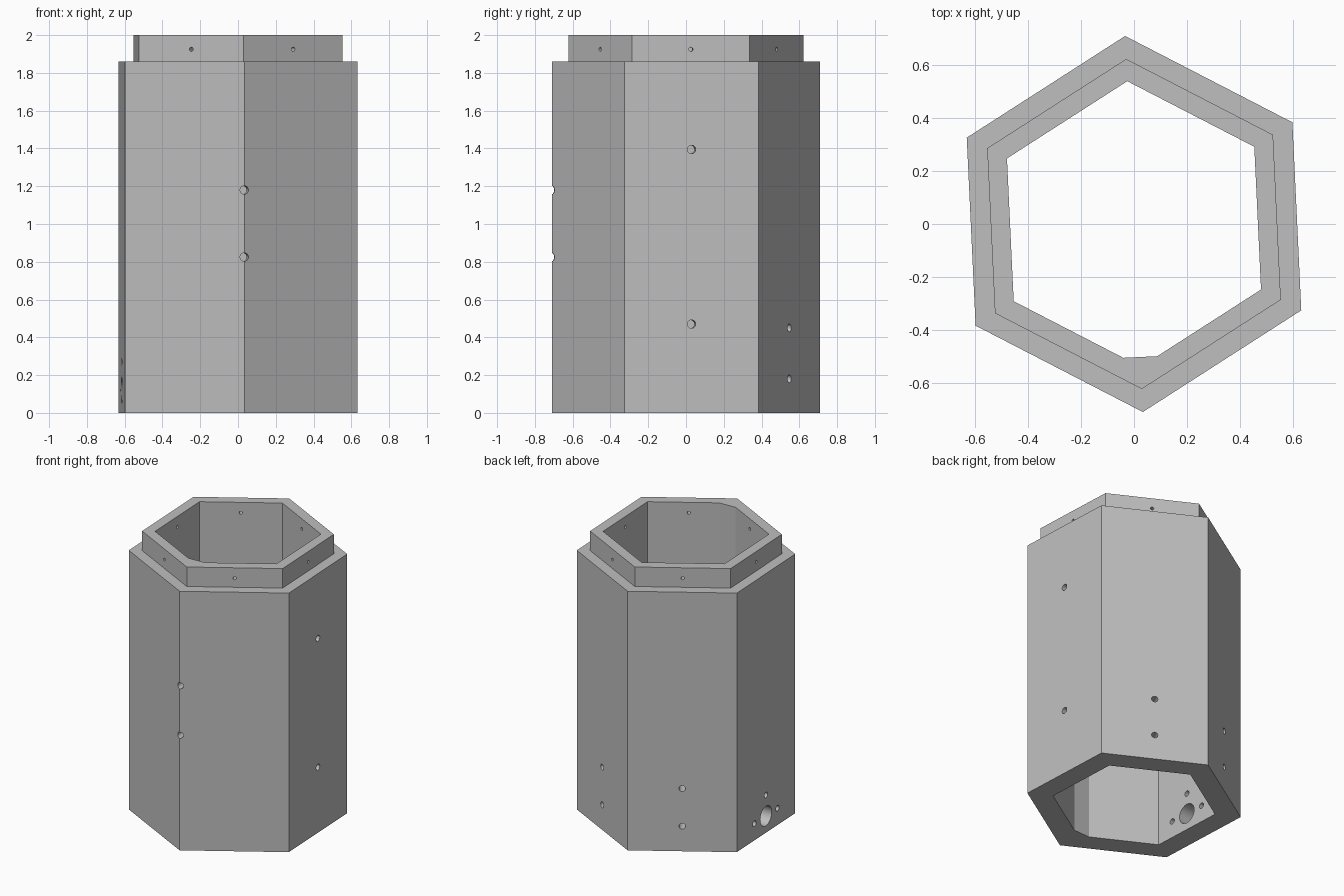
import bpy, bmesh
from math import radians, cos, sin
from mathutils import Matrix, Vector

cube = bpy.data.objects.get("Cube")
if cube:
    bpy.data.objects.remove(cube, do_unlink=True)

TWIST = 2.7                 # direction of the first flat side, in degrees
BODY_R, COLLAR_R, BORE_R = 0.711, 0.624, 0.54
SHOULDER, TOP = 1.86, 2.0

grey = bpy.data.materials.new("plain grey")
grey.use_nodes = True
grey.diffuse_color = (0.52, 0.52, 0.52, 1)
grey.node_tree.nodes["Principled BSDF"].inputs["Base Color"].default_value = grey.diffuse_color


def hexagon(r):
    """Corner points of the twisted hexagon, starting at the front corner."""
    return [Vector((r * cos(a), r * sin(a)))
            for a in (radians(TWIST - 90 + 60 * k) for k in range(6))]


def finish(name, bm):
    bmesh.ops.recalc_face_normals(bm, faces=bm.faces)
    mesh = bpy.data.meshes.new(name)
    bm.to_mesh(mesh)
    bm.free()
    mesh.materials.append(grey)
    obj = bpy.data.objects.new(name, mesh)
    bpy.context.collection.objects.link(obj)
    return obj


def loft(name, sections):
    """Capped solid through a stack of (outline, height) sections."""
    bm = bmesh.new()
    rings = [[bm.verts.new((p.x, p.y, z)) for p in outline] for outline, z in sections]
    for low, high in zip(rings, rings[1:]):
        for i in range(len(low)):
            j = (i + 1) % len(low)
            bm.faces.new((low[i], low[j], high[j], high[i]))
    bm.faces.new(rings[0])
    bm.faces.new(rings[-1])
    return finish(name, bm)


def cut(target, cutter):
    mod = target.modifiers.new("cut", 'BOOLEAN')
    mod.operation = 'DIFFERENCE'
    mod.solver = 'EXACT'
    mod.object = cutter
    bpy.context.view_layer.objects.active = target
    bpy.ops.object.modifier_apply(modifier=mod.name)
    bpy.data.objects.remove(cutter, do_unlink=True)


# Stepped hexagonal body with a narrower collar on top
housing = loft("hexagonal_housing", [
    (hexagon(BODY_R), 0), (hexagon(BODY_R), SHOULDER),
    (hexagon(COLLAR_R), SHOULDER), (hexagon(COLLAR_R), TOP)])

# Open bore, with the front corner filled by a flat rib
bore = hexagon(BORE_R)
rib = [bore[0].lerp(bore[k], 0.137) for k in (5, 1)]
bore = rib + bore[1:]
cut(housing, loft("bore_cutter", [(bore, -0.2), (bore, TOP + 0.2)]))

# Holes: (direction relative to the first side, sideways offset, height, radius)
holes = [(60 * k, 0, 1.925, 0.011) for k in range(6)]                # collar pins
holes += [(0, 0, z, 0.022) for z in (1.395, 0.47)]                   # right side
holes += [(-90, 0, z, 0.022) for z in (1.18, 0.825)]                 # front corner
holes += [(a, 0, z, 0.021) for a in (60, 120) for z in (0.45, 0.18)] # rear sides
holes += [(180, 0, 0.12, 0.07), (180, 0, 0.27, 0.02)]                # cable port
holes += [(180, s, 0.12, 0.02) for s in (-0.14, 0.14)]               # port screws

bm = bmesh.new()
for angle, side, z, r in holes:
    place = (Matrix.Rotation(radians(angle + TWIST), 4, 'Z')
             @ Matrix.Translation((0.6, side, z))
             @ Matrix.Rotation(radians(90), 4, 'Y'))
    bmesh.ops.create_cone(bm, cap_ends=True, segments=24, radius1=r, radius2=r,
                          depth=0.4, matrix=place)
cut(housing, finish("hole_cutter", bm))

# Smooth hole walls, crisp edges elsewhere
bpy.ops.object.select_all(action='DESELECT')
housing.select_set(True)
bpy.context.view_layer.objects.active = housing
bpy.ops.object.shade_smooth_by_angle(angle=radians(25))
